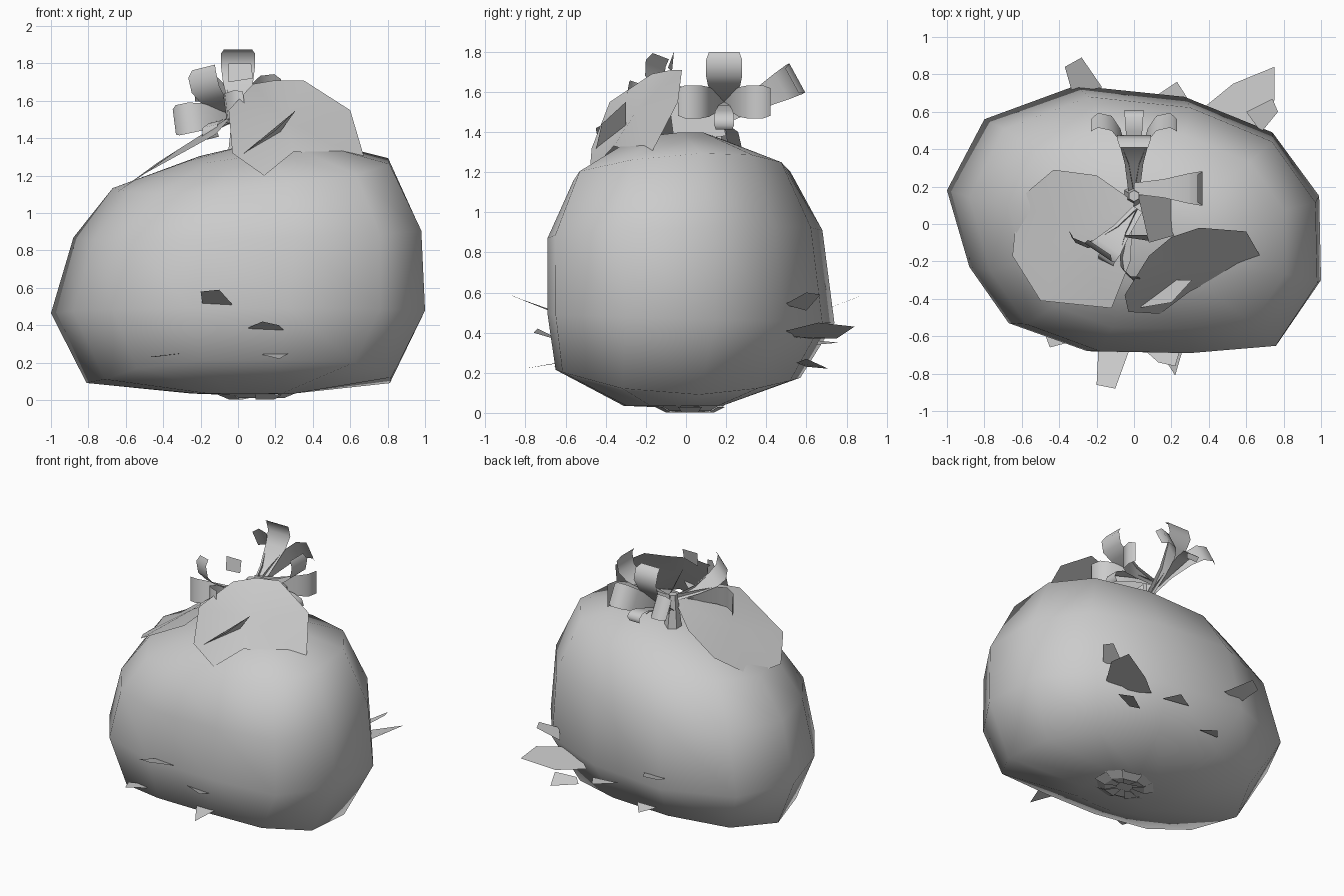
import bpy, bmesh, math
from mathutils import Vector, Matrix

cube = bpy.data.objects.get("Cube")
if cube:
    bpy.data.objects.remove(cube, do_unlink=True)

grey = bpy.data.materials.new("plain_grey")
grey.use_nodes = True
COLOUR = (0.6, 0.6, 0.6, 1)
grey.diffuse_color = COLOUR
grey.node_tree.nodes["Principled BSDF"].inputs["Base Color"].default_value = COLOUR


def make(name, bm, smooth=False, fix=False):
    if fix:
        bmesh.ops.recalc_face_normals(bm, faces=bm.faces)
    mesh = bpy.data.meshes.new(name)
    bm.to_mesh(mesh)
    bm.free()
    for p in mesh.polygons:
        p.use_smooth = smooth
    mesh.materials.append(grey)
    obj = bpy.data.objects.new(name, mesh)
    bpy.context.collection.objects.link(obj)
    return obj


def loft(bm, rows, closed):
    rows = [[bm.verts.new(p) for p in row] for row in rows]
    for a, b in zip(rows, rows[1:]):
        n = len(a)
        for i in range(n if closed else n - 1):
            j = (i + 1) % n
            bm.faces.new((a[i], a[j], b[j], b[i]))
    return rows


def plate(name, points, lift=None):
    """Thin leaf; an optional middle point gives it a gentle fold."""
    bm = bmesh.new()
    vs = [bm.verts.new(p) for p in points]
    if lift:
        mid = bm.verts.new(lift)
        for a, b in zip(vs, vs[1:] + vs[:1]):
            bm.faces.new((a, b, mid))
    else:
        bm.faces.new(vs)
    return make(name, bm, smooth=bool(lift))


# Lumpy body: one twelve-sided outline stretched into rings
OUTLINE = [(-1, .18), (-.8, .56), (-.31, .74), (.27, .68), (.74, .49), (.99, .15),
           (1, -.3), (.76, -.65), (.27, -.69), (-.25, -.68), (-.67, -.53), (-.88, -.23)]
# x low, x high, y low, y high, height, slope along x, slope along y, bow along y
RINGS = [(-.25, .3, -.31, .18, .035, 0, 0, 0),
         (-.81, .82, -.65, .57, .09, 0, -.01, .28),
         (-1, 1, -.69, .74, .47, 0, -.03, 0),
         (-.88, .98, -.69, .68, .89, .03, .04, 0),
         (-.67, .81, -.56, .52, 1.2, .11, .08, -.08),
         (-.27, .38, -.3, .17, 1.33, .19, .12, 0)]
bm = bmesh.new()
rings = []
for x0, x1, y0, y1, z, sx, sy, bow in RINGS:
    ring = []
    for u, v in OUTLINE:
        x = x0 + (x1 - x0) * (u + 1) / 2
        y = y0 + (y1 - y0) * (v + .69) / 1.43
        ring.append((x, y, z + sx * x + sy * y + bow * y * y))
    rings.append(ring)
rings = loft(bm, rings, True)
for ring, tip in ((rings[0], (.03, -.05, .025)), (rings[-1], (.04, 0, 1.36))):
    c = bm.verts.new(tip)
    for a, b in zip(ring, ring[1:] + ring[:1]):
        bm.faces.new((a, b, c))
make("body", bm, smooth=True, fix=True)

# Large leaves draped over the top
plate("right_top_leaf", [(0, .12, 1.5), (-.2, .26, 1.4), (-.43, .29, 1.27), (-.62, .13, 1.13),
                         (-.65, -.17, 1.11), (-.5, -.41, 1.21), (-.12, -.45, 1.42),
                         (-.02, -.2, 1.53)], (-.32, -.06, 1.34))
plate("left_top_leaf", [(.08, -.17, 1.69), (.2, -.07, 1.71), (.35, -.02, 1.71), (.6, -.04, 1.55),
                        (.68, -.18, 1.28), (.3, -.36, 1.33), (.14, -.48, 1.2), (-.03, -.47, 1.32),
                        (-.05, -.38, 1.55)], (.25, -.25, 1.5))
plate("left_leaf_blade", [(.02, -.45, 1.31), (.2, -.42, 1.44), (.31, -.3, 1.55), (.18, -.3, 1.37)])
plate("back_top_leaf", [(.02, .16, 1.55), (.2, .2, 1.38), (.22, -.06, 1.36), (.08, -.1, 1.66)])

# Small leaves growing out of the sides
plate("back_left_leaf", [(.37, .62, .37), (.53, .75, .37), (.75, .84, .43), (.75, .66, .45),
                         (.66, .5, .41), (.5, .5, .38)])
plate("back_left_small_leaf", [(.77, .6, .6), (.74, .67, .59), (.6, .6, .51), (.68, .49, .54)])
plate("back_left_low_leaf", [(.5, .55, .25), (.64, .6, .27), (.6, .71, .22), (.45, .6, .23)])
plate("back_right_leaf", [(-.37, .84, .57), (-.28, .89, .59), (-.17, .73, .53), (-.33, .7, .52)])
plate("back_middle_leaf", [(.08, .66, .36), (.23, .76, .35), (.3, .65, .34)])
plate("back_low_leaf", [(-.2, .62, .24), (-.12, .72, .22), (-.04, .62, .24)])
plate("front_leaf", [(-.2, -.86, .58), (-.1, -.88, .59), (-.02, -.66, .5), (-.19, -.66, .51)])
plate("front_left_leaf", [(.04, -.66, .38), (.13, -.74, .42), (.22, -.76, .4), (.25, -.66, .37)])
plate("front_low_leaf", [(.1, -.62, .25), (.22, -.81, .22), (.27, -.64, .25)])
plate("front_right_leaf", [(-.48, -.58, .23), (-.45, -.66, .23), (-.3, -.62, .25), (-.36, -.56, .24)])


# Flowers: four strap petals each, curling at the end
def flower(name, origin, direction, tilt, reach, roll, petals):
    axis = Vector((direction[0], direction[1], 0)).normalized()
    side = Vector((-axis.y, axis.x, 0))
    up = Vector((0, 0, 1))
    turn = Matrix.Rotation(-tilt, 3, side)
    bm = bmesh.new()
    for angle, size in petals:
        a = math.radians(angle + roll)
        out = side * math.cos(a) + up * math.sin(a)
        across = axis.cross(out)
        rows = []
        for depth, rho, half in ((0, 0, .03), (.16, .03, .05), (.29, .08, .08),
                                 (.35, .13, .09), (.365, .21, .09), (.34, .25, .075)):
            mid = axis * depth * reach + out * rho * size
            rows.append([Vector(origin) + turn @ (mid + across * half * size * s) for s in (-1, 1)])
        loft(bm, rows, False)
    return make(name, bm, smooth=True)


PETALS = ((90, 1), (0, .92), (180, .92), (270, .55))
flower("left_flower", (0, .19, 1.55), (1, 0), 0, 1, 0, PETALS)
flower("back_flower", (0, .17, 1.46), (0, 1), .5, 1.2, 0, PETALS)
flower("front_flower", (.02, .08, 1.51), (-.55, -.8), .08, .9, 12, PETALS)
plate("curled_tip", [(-.05, -.07, 1.7), (.08, -.09, 1.72), (.07, -.06, 1.8), (-.05, -.06, 1.8)])

# Short stem holding the flowers
bm = bmesh.new()
bmesh.ops.create_cone(bm, cap_ends=True, segments=6, radius1=.06, radius2=.03, depth=.24,
                      matrix=Matrix.Translation((0, .15, 1.45)))
make("stem", bm)

# Crumpled root scar underneath
bm = bmesh.new()
for i in range(10):
    a = math.tau * i / 10
    rows = []
    for r, z in ((.06, .012), (.15, .002), (.22, .03)):
        rows.append([(.1 + r * math.cos(a + s), .02 + r * .8 * math.sin(a + s), z + .008 * (i % 2))
                     for s in (-.35, .35)])
    loft(bm, rows, False)
make("root_scar", bm)
